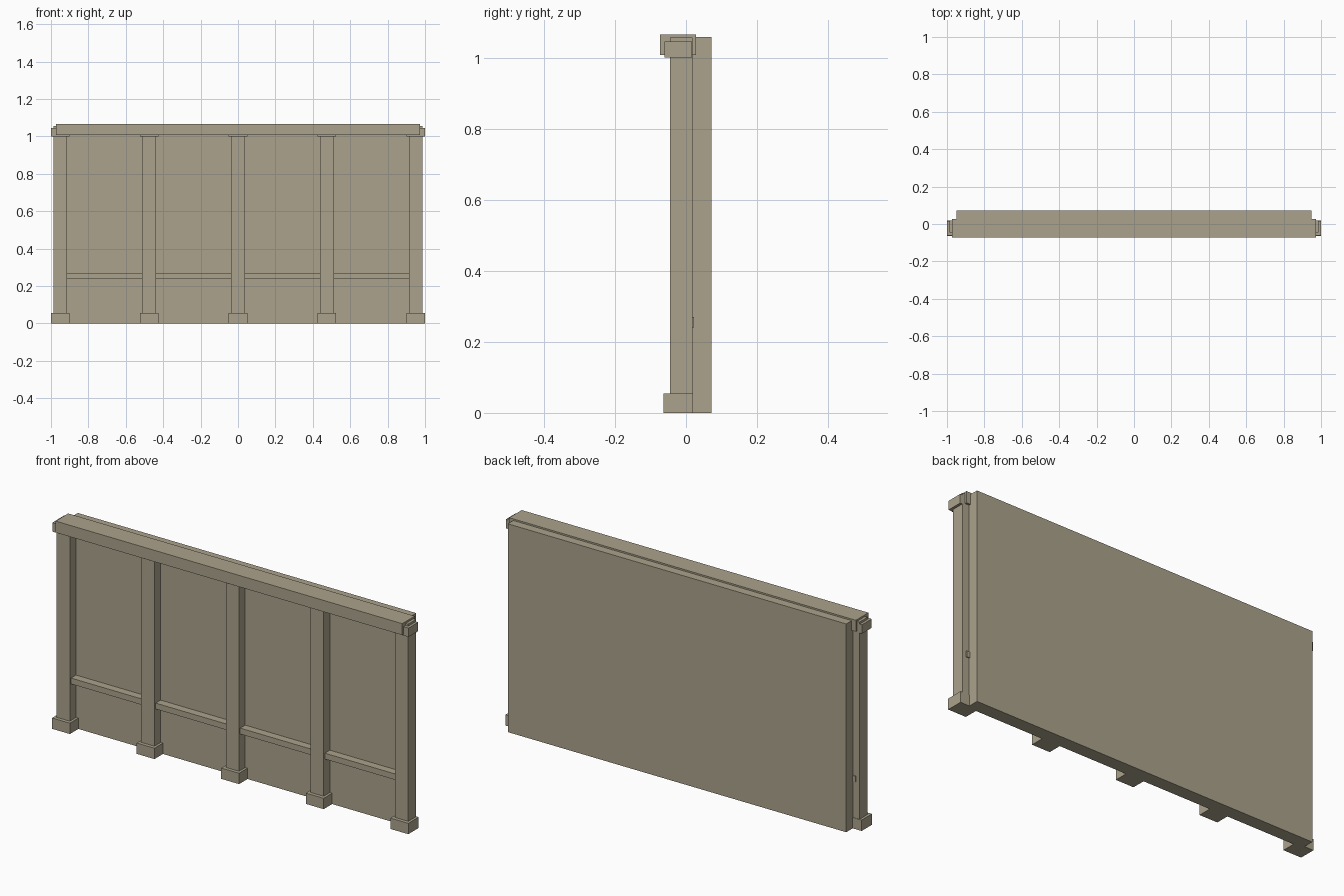
import bpy

if "Cube" in bpy.data.objects:
    bpy.data.objects.remove(bpy.data.objects["Cube"])

stone = bpy.data.materials.new("warm_stone")
stone.diffuse_color = (0.41, 0.365, 0.265, 1)
stone.use_nodes = True
stone.node_tree.nodes["Principled BSDF"].inputs["Base Color"].default_value = stone.diffuse_color


def box(name, x, y, z):
    """Box from (min, max) ranges on each axis."""
    bpy.ops.mesh.primitive_cube_add(
        size=1, location=[(a + b) / 2 for a, b in (x, y, z)])
    ob = bpy.context.object
    ob.name = name
    ob.scale = [b - a for a, b in (x, y, z)]
    bpy.ops.object.transform_apply(location=False, rotation=False, scale=True)
    ob.data.materials.append(stone)
    return ob


# Wall panel behind the posts
box("wall_panel", (-0.95, 0.95), (0.005, 0.072), (0, 1.057))

# Horizontal rail and top beam
box("lower_rail", (-0.967, 0.967), (-0.035, 0.023), (0.24, 0.27))
box("top_beam", (-0.973, 0.973), (-0.073, 0.028), (1.007, 1.065))

# Five posts, each with a base block and a cap block
for i in range(5):
    c = (i - 2) * 0.475
    box(f"post_{i + 1}", (c - 0.037, c + 0.037), (-0.045, 0.018), (0, 1.056))
    box(f"post_base_{i + 1}", (c - 0.05, c + 0.05), (-0.063, 0.02), (0, 0.055))
    box(f"post_cap_{i + 1}", (c - 0.05, c + 0.05), (-0.061, 0.017), (1.0, 1.045))
